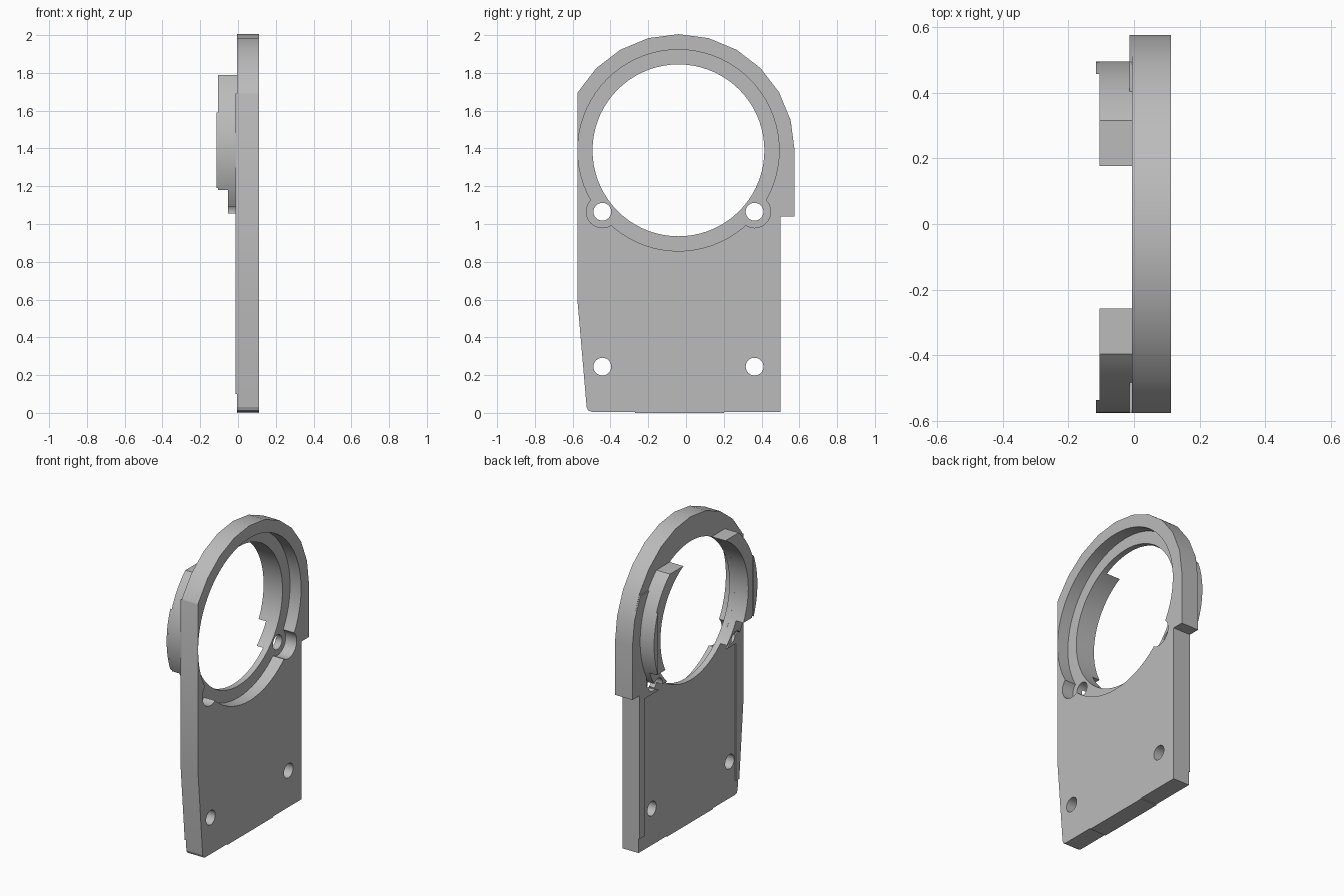
import bpy, bmesh
from math import sin, cos, asin, pi, radians

cube = bpy.data.objects.get("Cube")
if cube:
    bpy.data.objects.remove(cube, do_unlink=True)

grey = bpy.data.materials.new("plain_grey")
grey.use_nodes = True
colour = (0.5, 0.5, 0.5, 1)
grey.diffuse_color = colour
grey.node_tree.nodes["Principled BSDF"].inputs["Base Color"].default_value = colour

CY, CZ = -0.04, 1.39           # centre of the round opening
BORE, RING = 0.455, 0.535      # opening and collar radii
BACK, FRONT = -0.006, 0.112    # plate faces
DX = 0.403                     # screw offset from the centre line


def prism(name, points, x0, x1):
    """Extrude a y-z outline along x."""
    bm = bmesh.new()
    face = bm.faces.new([bm.verts.new((x0, y, z)) for y, z in points])
    grown = bmesh.ops.extrude_face_region(bm, geom=[face])
    verts = [v for v in grown["geom"] if isinstance(v, bmesh.types.BMVert)]
    bmesh.ops.translate(bm, vec=(x1 - x0, 0, 0), verts=verts)
    bmesh.ops.recalc_face_normals(bm, faces=bm.faces)
    mesh = bpy.data.meshes.new(name)
    bm.to_mesh(mesh)
    bm.free()
    mesh.materials.append(grey)
    obj = bpy.data.objects.new(name, mesh)
    bpy.context.collection.objects.link(obj)
    return obj


def arc(r, a0, a1, n=24, y=CY, z=CZ):
    return [(y + r * cos(a0 + (a1 - a0) * i / n),
             z + r * sin(a0 + (a1 - a0) * i / n)) for i in range(n + 1)]


def disc(r, y=CY, z=CZ, n=72):
    return arc(r, 0, 2 * pi, n, y, z)[:-1]


def band(low, high):
    """Half ring on the +y side, cut level at two heights."""
    return (arc(RING, asin(low / RING), asin(high / RING))
            + arc(BORE, asin(high / BORE), asin(low / BORE)))


def flip(points):
    return [(2 * CY - y, z) for y, z in points]


def cut(obj, outlines):
    bpy.context.view_layer.objects.active = obj
    for points, x0, x1 in outlines:
        cutter = prism("cutter", points, x0, x1)
        cutter.hide_render = True
        mod = obj.modifiers.new("cut", 'BOOLEAN')
        mod.operation, mod.solver, mod.object = 'DIFFERENCE', 'EXACT', cutter
        bpy.ops.object.modifier_apply(modifier=mod.name)
        bpy.data.objects.remove(cutter, do_unlink=True)


# Plate with a faceted round top
outline = arc(0.615, 0, radians(150), 10) + [
    (-0.575, 1.69), (-0.575, 0.6), (-0.526, 0.03), (-0.518, 0.013), (-0.5, 0.006),
    (-0.27, 0.006), (-0.27, 0), (0.2, 0), (0.2, 0.006),
    (0.5, 0.006), (0.5, 1.04), (0.575, 1.04)]
plate = prism("plate", outline, BACK, FRONT)

# Through holes, round seat and screw pockets
upper = [(disc(0.047, CY + s * DX, 1.065, 32), -0.2, 0.2) for s in (-1, 1)]
lower = [(disc(0.047, CY + s * DX, 0.245, 32), -0.2, 0.2) for s in (-1, 1)]
pockets = [(disc(0.085, CY + s * DX, 1.065, 40), 0.032, 0.2) for s in (-1, 1)]
cut(plate, [(disc(BORE), -0.2, 0.2), (disc(0.533), 0.032, 0.2)]
    + pockets + upper + lower)
parts = [plate]

# Collar segments, outer lips and low feet on the back
lip = asin(0.2 / RING)
for side, place in (("left", list), ("right", flip)):
    parts.append(prism(side + "_collar", place(band(-0.21, 0.4)), -0.105, BACK))
    parts.append(prism(side + "_lip", place(arc(RING, -lip, lip)), -0.115, -0.105))
    foot = prism(side + "_collar_foot", place(band(-0.335, -0.21)), -0.052, BACK)
    cut(foot, upper)
    parts.append(foot)

# Thin raised rims along the back edges
left_rim = prism("left_rim", [
    (0.45, 0.1), (0.5, 0.1), (0.5, 1.04), (0.575, 1.04), (0.575, 1.39),
    (0.554, 1.55), (0.493, 1.69), (0.38, 1.69), (0.43, 1.6), (0.43, 1.07),
    (0.3, 1.0), (0.45, 1.0)], -0.014, BACK)
right_rim = prism("right_rim", [
    (-0.5, 0.1), (-0.532, 0.1), (-0.575, 0.6), (-0.575, 1.69), (-0.46, 1.69),
    (-0.51, 1.6), (-0.51, 1.07), (-0.4, 1.0), (-0.5, 1.0)], -0.014, BACK)
for rim in (left_rim, right_rim):
    cut(rim, upper)
    parts.append(rim)

# Smooth round walls, keep crisp edges
for obj in parts:
    bpy.ops.object.select_all(action='DESELECT')
    obj.select_set(True)
    bpy.context.view_layer.objects.active = obj
    bpy.ops.object.shade_smooth_by_angle(angle=radians(20))
